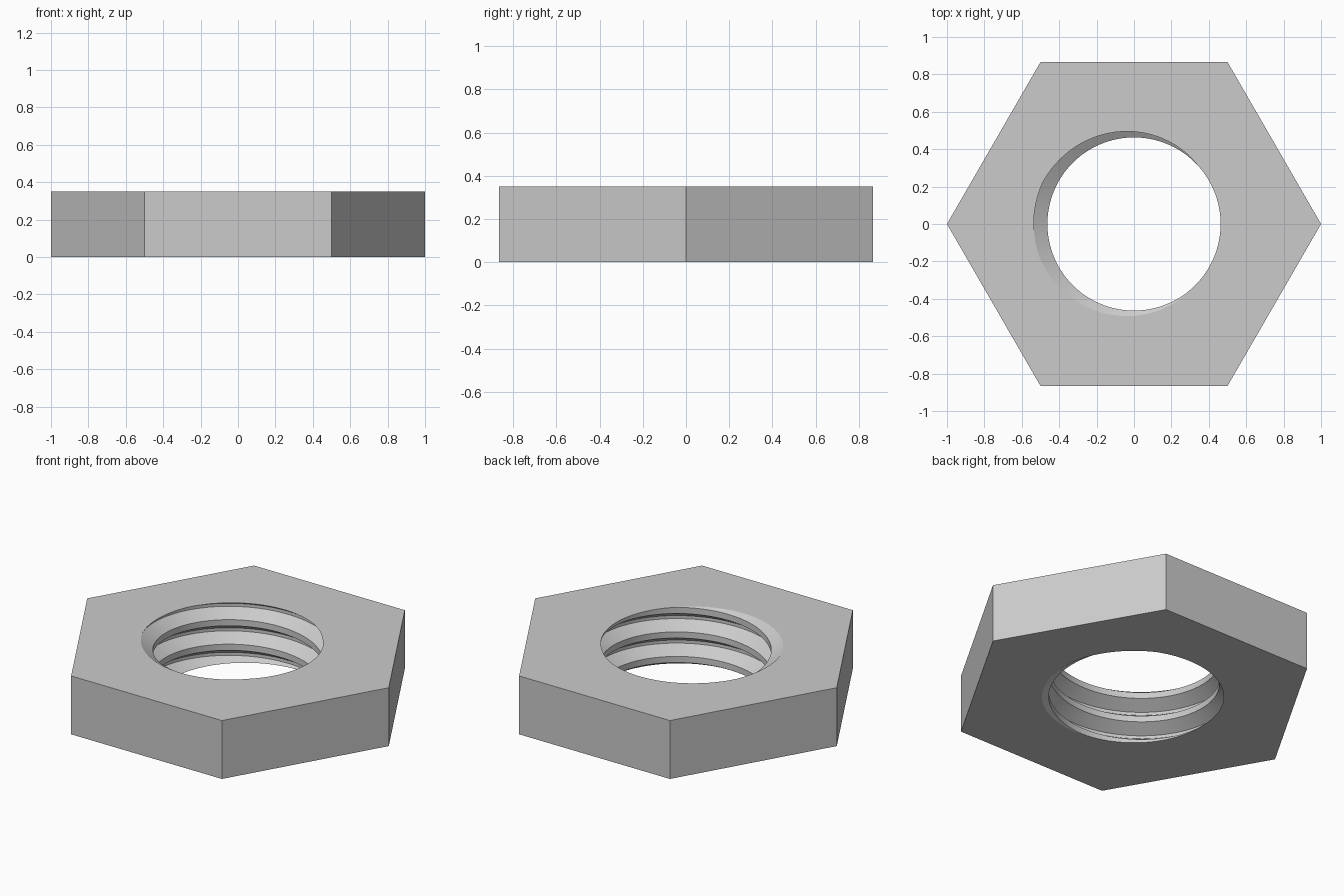
import bpy, bmesh
from math import cos, sin, pi, radians

if "Cube" in bpy.data.objects:
    bpy.data.objects.remove(bpy.data.objects["Cube"], do_unlink=True)

HEIGHT = 0.35
PITCH = 0.147
MINOR, MAJOR = 0.463, 0.536
START = radians(178)          # where the groove centre leaves the top face
STEPS = 96
# One thread pitch: height as a fraction of the pitch, and radius
PROFILE = [(-0.375, MINOR), (-0.0625, MAJOR), (0.0625, MAJOR), (0.375, MINOR)]

steel = bpy.data.materials.new("grey steel")
steel.use_nodes = True
colour = (0.6, 0.6, 0.6, 1)
steel.diffuse_color = colour
steel.node_tree.nodes["Principled BSDF"].inputs["Base Color"].default_value = colour

bm = bmesh.new()

# Helical thread surface, longer than the nut at both ends
columns = []
for k in range(STEPS):
    a = 2 * pi * k / STEPS
    column = []
    for turn in range(-5, 4):
        for offset, r in PROFILE:
            z = HEIGHT + PITCH * ((a - START) / (2 * pi) + turn + offset)
            column.append(bm.verts.new((r * cos(a), r * sin(a), z)))
    columns.append(column)

rows = len(columns[0])
shift = len(PROFILE)
for k in range(STEPS):
    last = k == STEPS - 1
    here, there = columns[k], columns[(k + 1) % STEPS]
    s = shift if last else 0   # the last column joins the next turn up
    for j in range(rows - 1 - s):
        bm.faces.new((here[j], here[j + 1], there[j + 1 + s], there[j + s]))

# Trim the thread flush with both faces
for z, direction in ((0, -1), (HEIGHT, 1)):
    bmesh.ops.bisect_plane(bm, geom=bm.verts[:] + bm.edges[:] + bm.faces[:], dist=1e-6,
                           plane_co=(0, 0, z), plane_no=(0, 0, direction), clear_outer=True)

# Hexagonal outside and the flat faces around the hole
rings = []
for z, direction in ((0, -1), (HEIGHT, 1)):
    rim = [e for e in bm.edges if e.is_boundary
           and all(abs(v.co.z - z) < 1e-4 for v in e.verts)]
    ring = [bm.verts.new((cos(i * pi / 3), sin(i * pi / 3), z)) for i in range(6)]
    sides = [bm.edges.new((ring[i], ring[(i + 1) % 6])) for i in range(6)]
    bmesh.ops.triangle_fill(bm, edges=rim + sides, use_beauty=True, normal=(0, 0, direction))
    rings.append(ring)
low, high = rings
for i in range(6):
    n = (i + 1) % 6
    bm.faces.new((low[i], low[n], high[n], high[i]))

bmesh.ops.recalc_face_normals(bm, faces=bm.faces[:])
mesh = bpy.data.meshes.new("hex_nut")
bm.to_mesh(mesh)
bm.free()
mesh.materials.append(steel)
nut = bpy.data.objects.new("hex_nut", mesh)
bpy.context.collection.objects.link(nut)

# Smooth thread, sharp edges
bpy.ops.object.select_all(action='DESELECT')
nut.select_set(True)
bpy.context.view_layer.objects.active = nut
bpy.ops.object.shade_smooth_by_angle(angle=radians(20))
